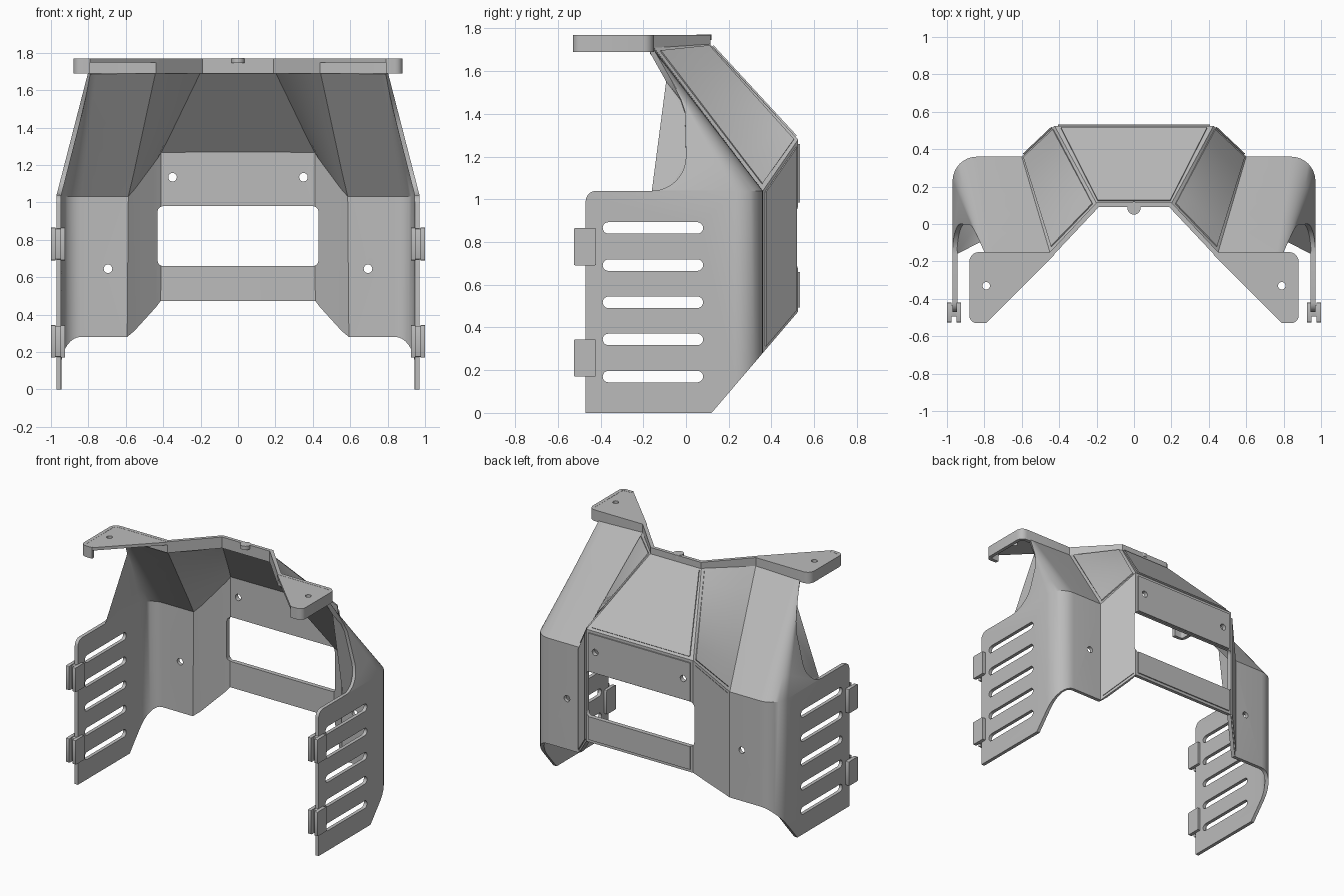
import bpy, bmesh, math
from mathutils import Vector

if "Cube" in bpy.data.objects:
    bpy.data.objects.remove(bpy.data.objects["Cube"])

grey = bpy.data.materials.new("plain_grey")
grey.use_nodes = True
colour = (0.5, 0.5, 0.5, 1)
grey.diffuse_color = colour
grey.node_tree.nodes["Principled BSDF"].inputs["Base Color"].default_value = colour


def grid(bm, cols):
    """Skin neighbouring columns; columns run outward in x, points run upward."""
    rows = [[bm.verts.new(p) for p in col] for col in cols]
    for a, b in zip(rows, rows[1:]):
        for j in range(len(a) - 1):
            bm.faces.new((a[j], a[j + 1], b[j + 1], b[j]))


def prism(bm, outline, axis, lo, hi):
    """Extrude a 2D outline along an axis."""
    place = {"x": lambda u, v, a: (a, u, v),
             "y": lambda u, v, a: (u, a, v),
             "z": lambda u, v, a: (u, v, a)}[axis]
    low = [bm.verts.new(place(u, v, lo)) for u, v in outline]
    top = [bm.verts.new(place(u, v, hi)) for u, v in outline]
    faces = [bm.faces.new(low), bm.faces.new(top)]
    for i in range(len(low)):
        k = (i + 1) % len(low)
        faces.append(bm.faces.new((low[i], low[k], top[k], top[i])))
    bmesh.ops.recalc_face_normals(bm, faces=faces)


def arc(cx, cy, r, start, end, n):
    angles = [math.radians(start + (end - start) * i / n) for i in range(n + 1)]
    return [(cx + r * math.cos(a), cy + r * math.sin(a)) for a in angles]


def rounded(cx, cy, w, h, r, n=5):
    pts = []
    for k, (sx, sy) in enumerate(((1, 1), (-1, 1), (-1, -1), (1, -1))):
        pts += arc(cx + sx * (w / 2 - r), cy + sy * (h / 2 - r), r, 90 * k, 90 * k + 90, n)
    return [p for i, p in enumerate(pts) if math.dist(p, pts[i - 1]) > 1e-5]


def make(name, bm, mirror=False, thick=0, offset=-1, bevel=0, cutter=None):
    """Make an object, apply its modifiers and shade it."""
    bmesh.ops.remove_doubles(bm, verts=bm.verts, dist=1e-4)
    mesh = bpy.data.meshes.new(name)
    bm.to_mesh(mesh)
    bm.free()
    mesh.materials.append(grey)
    obj = bpy.data.objects.new(name, mesh)
    bpy.context.collection.objects.link(obj)
    if mirror:
        obj.modifiers.new("mirror", "MIRROR")
    if thick:
        m = obj.modifiers.new("thickness", "SOLIDIFY")
        m.thickness, m.offset, m.use_even_offset = thick, offset, True
    if bevel:
        m = obj.modifiers.new("bevel", "BEVEL")
        m.width, m.segments = bevel, 2
    if cutter:
        m = obj.modifiers.new("cut", "BOOLEAN")
        m.operation, m.solver, m.object = "DIFFERENCE", "EXACT", cutter
    bpy.ops.object.select_all(action="DESELECT")
    obj.select_set(True)
    bpy.context.view_layer.objects.active = obj
    for m in list(obj.modifiers):
        bpy.ops.object.modifier_apply(modifier=m.name)
    bpy.ops.object.shade_smooth_by_angle(angle=math.radians(30))
    return obj


# Cutter for the window, bolt holes and side vents
bm = bmesh.new()
prism(bm, rounded(0, 0.82, 0.86, 0.32, 0.03), "y", 0.4, 0.7)
for s in (-1, 1):
    prism(bm, rounded(s * 0.35, 1.135, 0.046, 0.046, 0.023), "y", 0.4, 0.7)
    prism(bm, rounded(s * 0.695, 0.645, 0.046, 0.046, 0.023), "y", 0.25, 0.45)
    prism(bm, rounded(s * 0.79, -0.33, 0.04, 0.04, 0.02), "z", 1.6, 1.9)
    for i in range(5):
        prism(bm, rounded(-0.155, 0.17 + 0.174 * i, 0.47, 0.054, 0.0269), "x", s * 0.9, s * 1.05)
cutter = make("cutter", bm)
cutter.hide_render = True

# Main shell: each column has a plan point, crease height and top point
SIDE, BACK, CREASE, R = 0.97, 0.525, 1.04, 0.13
mid_top, corner_top, outer_top = Vector((0.2, 0.11, 1.73)), Vector((0.45, -0.15, 1.71)), Vector((0.76, -0.15, 1.7))
side_top = Vector((0.8, -0.15, 1.7))
mid = Vector((0.425, BACK, 1.28))
corner = Vector((0.6, 0.36, CREASE))
columns = [(Vector((0, BACK, 1.28)), Vector((0, 0.11, 1.73)))]
for i in range(7):
    columns.append((mid.lerp(corner, i / 6), mid_top.lerp(corner_top, i / 6)))
bend = arc(SIDE - R, 0.36 - R, R, 90, 0, 8)
for i, (x, y) in enumerate(bend):
    columns.append((Vector((x, y, CREASE)), outer_top.lerp(side_top, i / 8)))


def bottom(y):
    return max(0, 1.17 * (y - 0.12))


bm = bmesh.new()
ROWS = 5
grid(bm, [[Vector((c.x, c.y, bottom(c.y)))] + [c.lerp(t, j / ROWS) for j in range(ROWS + 1)]
          for c, t in columns])

# Side walls: upright lower part and leaning upper part
edge = columns[-1][0]
lower = [(-0.47, 0), (0.12, 0), (edge.y, bottom(edge.y)), (edge.y, CREASE), (-0.16, CREASE)]
lower += arc(-0.42, CREASE - 0.05, 0.05, 90, 180, 5)
bm.faces.new([bm.verts.new((SIDE, y, z)) for y, z in lower])
upper = [edge.lerp(side_top, j / ROWS)[1:] for j in range(ROWS)]
upper += [(-0.025, 1.47), (-0.005, 1.41)] + arc(-0.16, CREASE + 0.16, 0.16, 0, -90, 8)
lean = (SIDE - side_top.x) / (side_top.z - CREASE)
bm.faces.new([bm.verts.new((SIDE - lean * (z - CREASE), y, z)) for y, z in upper])
make("main_shell", bm, mirror=True, thick=0.025, cutter=cutter)


# Raised panels on the back
def panel(name, low_in, top_in, low_out, top_out, mirror=False, cut=None, n=6, gap=0.02):
    a, b, c, d = map(Vector, (low_in, top_in, low_out, top_out))
    u = gap / (((c - a).length + (d - b).length) / 2)
    v = gap / (((b - a).length + (d - c).length) / 2)
    cols = []
    for i in range(n + 1):
        s = u + (1 - 2 * u) * i / n
        lo, hi = a.lerp(c, s), b.lerp(d, s)
        cols.append([lo.lerp(hi, v + (1 - 2 * v) * j / n) for j in range(n + 1)])
    bm = bmesh.new()
    grid(bm, cols)
    make(name, bm, mirror=mirror, thick=0.008, offset=1, cutter=cut)


def flip(p):
    return Vector((-p[0], p[1], p[2]))


def at_height(p, z):
    return Vector((p.x, p.y, z))


panel("roof_centre_panel", flip(mid), flip(mid_top), mid, mid_top, n=1)
panel("roof_corner_panel", mid, mid_top, corner, corner_top, mirror=True)
panel("corner_panel", at_height(mid, bottom(mid.y)), mid,
      at_height(corner, bottom(corner.y)), corner, mirror=True, n=1)
for name, lo, hi in (("upper_back_panel", 0.965, 1.28), ("lower_back_panel", bottom(BACK), 0.68)):
    a, b = at_height(mid, lo), at_height(mid, hi)
    panel(name, flip(a), flip(b), a, b, cut=cutter, n=1)

# Top rim running from the centre around both mounting tabs
tab_edge = [(0.45, -0.15)] + arc(0.83, -0.2, 0.05, 90, 0, 5) + arc(0.84, -0.49, 0.04, 0, -90, 5) + [(0.79, -0.53)]
bm = bmesh.new()
grid(bm, [[(x, y, 1.69), (x, y, 1.77)] for x, y in [(0, 0.115), (0.2, 0.115)] + tab_edge])
make("top_rim", bm, mirror=True, thick=0.025)

# Flat mounting tabs
bm = bmesh.new()
prism(bm, tab_edge + [(0.425, -0.165)], "z", 1.748, 1.769)
make("mounting_tab", bm, mirror=True, cutter=cutter)

# Small locating nub on the rim
bm = bmesh.new()
prism(bm, rounded(0, 0.085, 0.07, 0.07, 0.0349), "z", 1.745, 1.772)
make("rim_nub", bm)

# Clips on the front edges of the side walls
bm = bmesh.new()
for z in (0.257, 0.778):
    for x in (0.925, 0.975):
        prism(bm, rounded(-0.473, z, 0.105, 0.175, 0.008, 2), "x", x, x + 0.025)
    prism(bm, rounded(-0.465, z, 0.06, 0.165, 0.005, 2), "x", 0.94, 0.985)
make("edge_clips", bm, mirror=True)

bpy.data.objects.remove(cutter)
